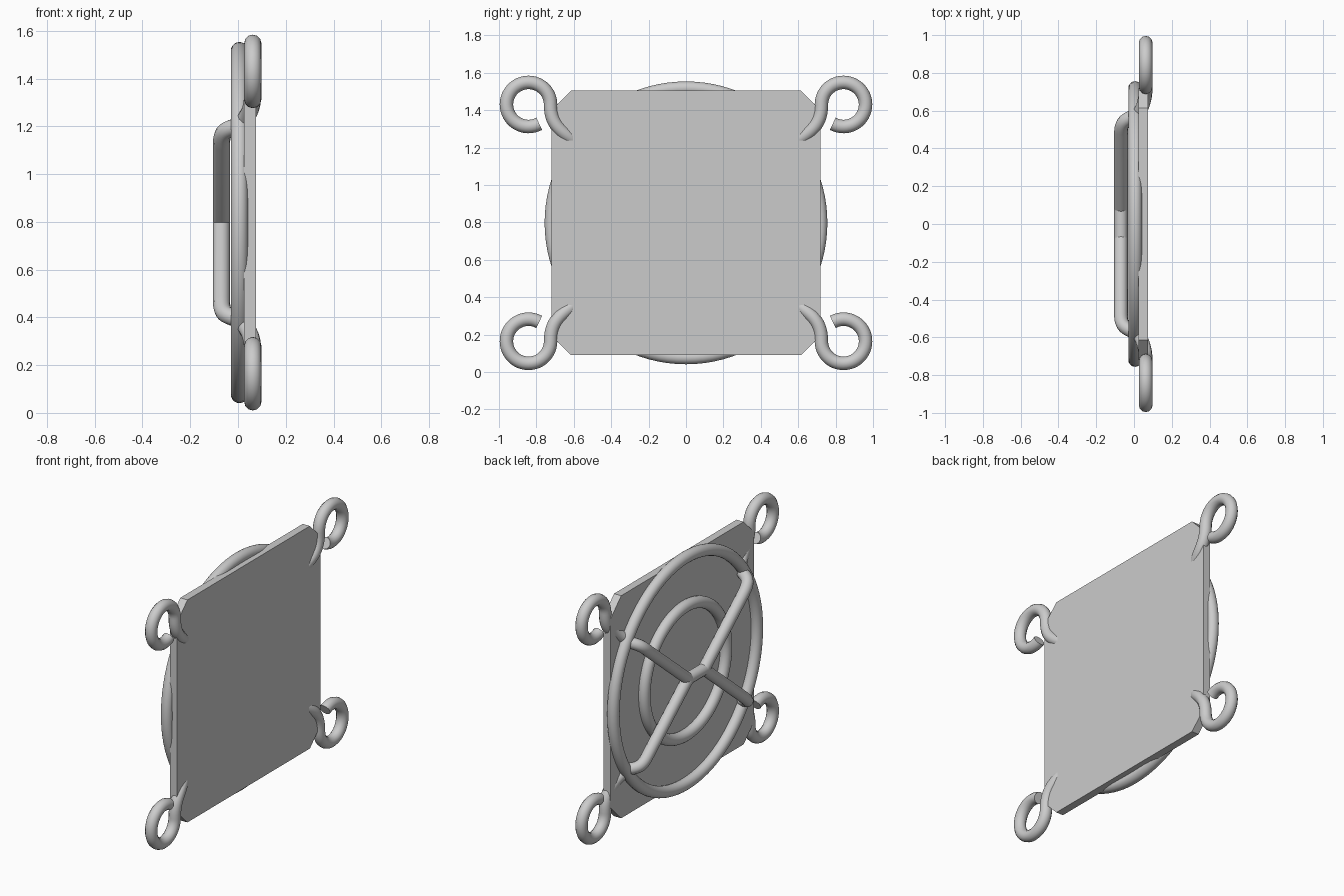
import bpy, bmesh, math
from mathutils import Vector
from mathutils.geometry import interpolate_bezier

cube = bpy.data.objects.get("Cube")
if cube:
    bpy.data.objects.remove(cube, do_unlink=True)

MID_Z = 0.797      # height of the guard's centre
WIRE = 0.036       # wire radius
GRILLE_X = 0.006   # plane of the rings
SPOKE_X = -0.069   # plane of the raised spokes

steel = bpy.data.materials.new("grey_steel")
steel.use_nodes = True
grey = (0.6, 0.6, 0.6, 1)
steel.diffuse_color = grey
steel.node_tree.nodes["Principled BSDF"].inputs["Base Color"].default_value = grey


def finish(obj, name, smooth=True):
    obj.name = name
    obj.data.materials.clear()
    obj.data.materials.append(steel)
    bpy.ops.object.select_all(action='DESELECT')
    obj.select_set(True)
    bpy.context.view_layer.objects.active = obj
    if smooth:
        bpy.ops.object.shade_smooth_by_angle(angle=math.radians(40))


def wire(name, points):
    """Round wire swept along a path, with flat end caps."""
    curve = bpy.data.curves.new(name, 'CURVE')
    curve.dimensions = '3D'
    curve.bevel_depth = WIRE
    curve.bevel_resolution = 4
    curve.use_fill_caps = True
    spline = curve.splines.new('POLY')
    spline.points.add(len(points) - 1)
    for target, p in zip(spline.points, points):
        target.co = (*p, 1)
    obj = bpy.data.objects.new(name, curve)
    bpy.context.collection.objects.link(obj)
    bpy.ops.object.select_all(action='DESELECT')
    obj.select_set(True)
    bpy.context.view_layer.objects.active = obj
    bpy.ops.object.convert(target='MESH')
    finish(bpy.context.object, name)


def ring(name, radius):
    bpy.ops.mesh.primitive_torus_add(
        major_radius=radius, minor_radius=WIRE, major_segments=96,
        minor_segments=20, location=(GRILLE_X, 0, MID_Z),
        rotation=(0, math.pi / 2, 0))
    finish(bpy.context.object, name)


# Square plate with clipped corners
half_y, half_z, clip = 0.72, 0.707, 0.105
outline = []
for sy, sz in ((1, 1), (-1, 1), (-1, -1), (1, -1)):
    pair = [(sy * half_y, sz * (half_z - clip)), (sy * (half_y - clip), sz * half_z)]
    outline += pair if sy * sz > 0 else pair[::-1]
bm = bmesh.new()
face = bm.faces.new([bm.verts.new((0.025, y, MID_Z + z)) for y, z in outline])
extruded = bmesh.ops.extrude_face_region(bm, geom=[face])
bmesh.ops.translate(bm, vec=(0.05, 0, 0),
                    verts=[v for v in extruded["geom"] if isinstance(v, bmesh.types.BMVert)])
bmesh.ops.recalc_face_normals(bm, faces=bm.faces)
mesh = bpy.data.meshes.new("plate")
bm.to_mesh(mesh)
bm.free()
plate = bpy.data.objects.new("plate", mesh)
bpy.context.collection.objects.link(plate)
finish(plate, "plate", smooth=False)

# Concentric wire rings
ring("outer_ring", 0.72)
ring("inner_ring", 0.41)

# Short straight wire joining the spokes in the middle
wire("spoke_hub", [(SPOKE_X, -0.08, MID_Z), (SPOKE_X, 0.08, MID_Z)])

# Spoke and corner hook, mirrored into all four quadrants
bend = interpolate_bezier(Vector((SPOKE_X, 0.48, 0.33)), Vector((SPOKE_X, 0.54, 0.385)),
                          Vector((-0.05, 0.55, 0.39)), Vector((GRILLE_X, 0.575, 0.405)), 12)
spoke = [Vector((SPOKE_X, 0.08, 0))] + bend

hook_x, loop_r = 0.062, 0.118
loop_y, loop_z = 0.842, 0.633
start, end, steps = math.radians(-119), math.pi, 40
hook = []
for i in range(steps):
    a = start + (end - start) * i / steps
    hook.append(Vector((hook_x, loop_y + loop_r * math.cos(a), loop_z + loop_r * math.sin(a))))
tail = [(hook_x, -loop_r, 0), (hook_x, -loop_r, -0.12),
        (0.066, -0.19, -0.15), (0.03, -0.25, -0.2)]
hook += interpolate_bezier(*[Vector((x, loop_y + y, loop_z + z)) for x, y, z in tail], 16)

for sy, side in ((-1, "front"), (1, "back")):
    for sz, level in ((1, "upper"), (-1, "lower")):
        for part, path in (("spoke", spoke), ("hook", hook)):
            wire(f"{level}_{side}_{part}",
                 [(p.x, sy * p.y, MID_Z + sz * p.z) for p in path])
